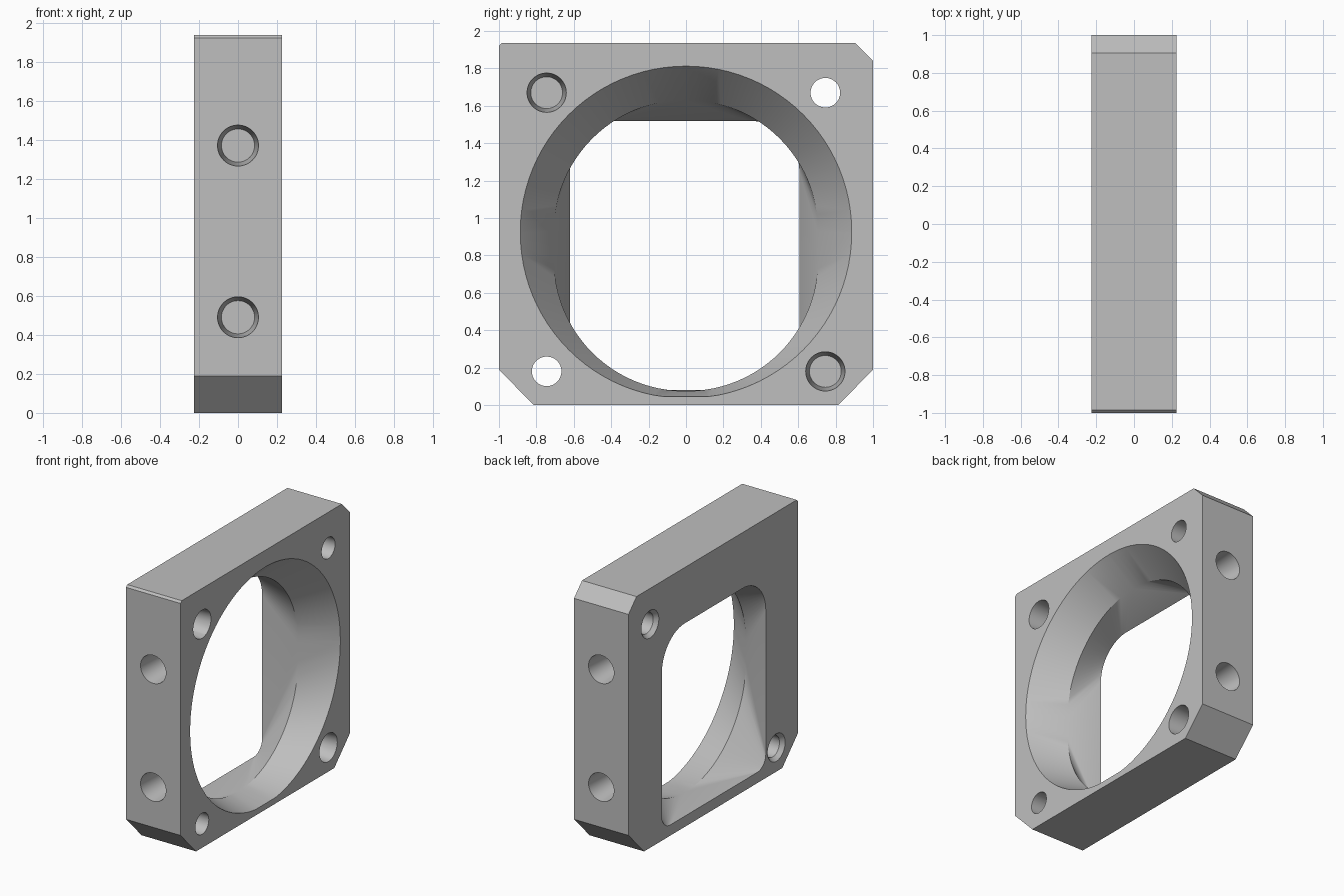
import bpy, bmesh, math
from mathutils import Matrix, Vector

if "Cube" in bpy.data.objects:
    bpy.data.objects.remove(bpy.data.objects["Cube"], do_unlink=True)

HALF = 0.225    # half the block thickness
ARC = 24        # segments per quarter arc

grey = bpy.data.materials.new("light_grey")
grey.use_nodes = True
grey.diffuse_color = (0.52, 0.52, 0.52, 1)
grey.node_tree.nodes["Principled BSDF"].inputs["Base Color"].default_value = grey.diffuse_color


def loft(name, sections):
    """Closed solid through rings of equal length; each section is (x, [(y, z), ...])."""
    bm = bmesh.new()
    rings = [[bm.verts.new((x, y, z)) for y, z in pts] for x, pts in sections]
    n = len(rings[0])
    for a, b in zip(rings, rings[1:]):
        for i in range(n):
            j = (i + 1) % n
            bm.faces.new((a[i], a[j], b[j], b[i]))
    bm.faces.new(rings[0])
    bm.faces.new(rings[-1])
    bmesh.ops.recalc_face_normals(bm, faces=bm.faces)
    mesh = bpy.data.meshes.new(name)
    bm.to_mesh(mesh)
    bm.free()
    mesh.materials.append(grey)
    obj = bpy.data.objects.new(name, mesh)
    bpy.context.collection.objects.link(obj)
    return obj


def rounded(width, low, high, r_top, r_low, floor=0.0, mid=0.0):
    """Rectangle with separate top and bottom corner radii."""
    pts = []
    corners = [(1, high - r_top, r_top), (-1, high - r_top, r_top),
               (-1, low + r_low, r_low), (1, low + r_low, r_low)]
    for q, (side, cz, r) in enumerate(corners):
        cy = side * (width - r)
        for k in range(ARC + 1):
            a = (q + k / ARC) * math.pi / 2
            # tiny spread keeps coincident corner points apart
            y = cy + side * 0.001 + r * math.cos(a)
            pts.append((mid + y, max(floor, cz + r * math.sin(a))))
    return pts


def circle(r):
    return [(r * math.cos(t * math.tau / 48), r * math.sin(t * math.tau / 48)) for t in range(48)]


cutters = []


def drill(name, origin, direction, steps):
    """Stepped or tapered hole; steps are (depth, radius) measured from the surface."""
    tool = loft(name, [(d, circle(r)) for d, r in steps])
    turn = Vector((1, 0, 0)).rotation_difference(Vector(direction)).to_matrix().to_4x4()
    tool.data.transform(Matrix.Translation(origin) @ turn)
    cutters.append(tool)


# Block with cut corners
outline = [(-0.815, 0), (0.815, 0), (1, 0.19), (1, 1.84), (0.905, 1.937),
           (-0.985, 1.937), (-1, 1.922), (-1, 0.19)]
block = loft("duct_block", [(-HALF, outline), (HALF, outline)])

# Duct from a round mouth to a rectangular outlet
mouth = rounded(0.885, 0.036, 1.812, 0.885, 0.885, floor=0.045)
throat = rounded(0.705, 0.075, 1.63, 0.70, 0.70)
outlet = rounded(0.612, 0.08, 1.52, 0.27, 0.10, mid=-0.007)
cutters.append(loft("duct_cutter", [(HALF + 0.02, mouth), (HALF, mouth), (0.0, throat),
                                    (-HALF, outlet), (-HALF - 0.02, outlet)]))

# Tapered blind sockets
socket = [(-0.02, 0.105), (0, 0.105), (0.25, 0.085)]
for side in (-1, 1):
    for z in (0.49, 1.37):
        drill("side_socket_cutter", (0, side, z), (0, -side, 0), socket)
for y, z in ((-0.745, 1.67), (0.745, 0.18)):
    drill("corner_socket_cutter", (HALF, y, z), (-1, 0, 0), socket)

# Through holes, countersunk on the outlet side
through = [(-0.02, 0.103), (0, 0.103), (0.03, 0.079), (2 * HALF + 0.02, 0.079)]
for y, z in ((0.745, 1.67), (-0.745, 0.18)):
    drill("screw_hole_cutter", (-HALF, y, z), (1, 0, 0), through)

# Cut everything, then bake the result and drop the cutters
for tool in cutters:
    tool.hide_render = True
    mod = block.modifiers.new(tool.name, "BOOLEAN")
    mod.operation = "DIFFERENCE"
    mod.solver = "EXACT"
    mod.object = tool
bpy.context.view_layer.update()
graph = bpy.context.evaluated_depsgraph_get()
result = bpy.data.meshes.new_from_object(block.evaluated_get(graph))
block.modifiers.clear()
block.data = result
for tool in cutters:
    bpy.data.objects.remove(tool, do_unlink=True)

bpy.ops.object.select_all(action="DESELECT")
block.select_set(True)
bpy.context.view_layer.objects.active = block
bpy.ops.object.shade_smooth_by_angle(angle=math.radians(25))
